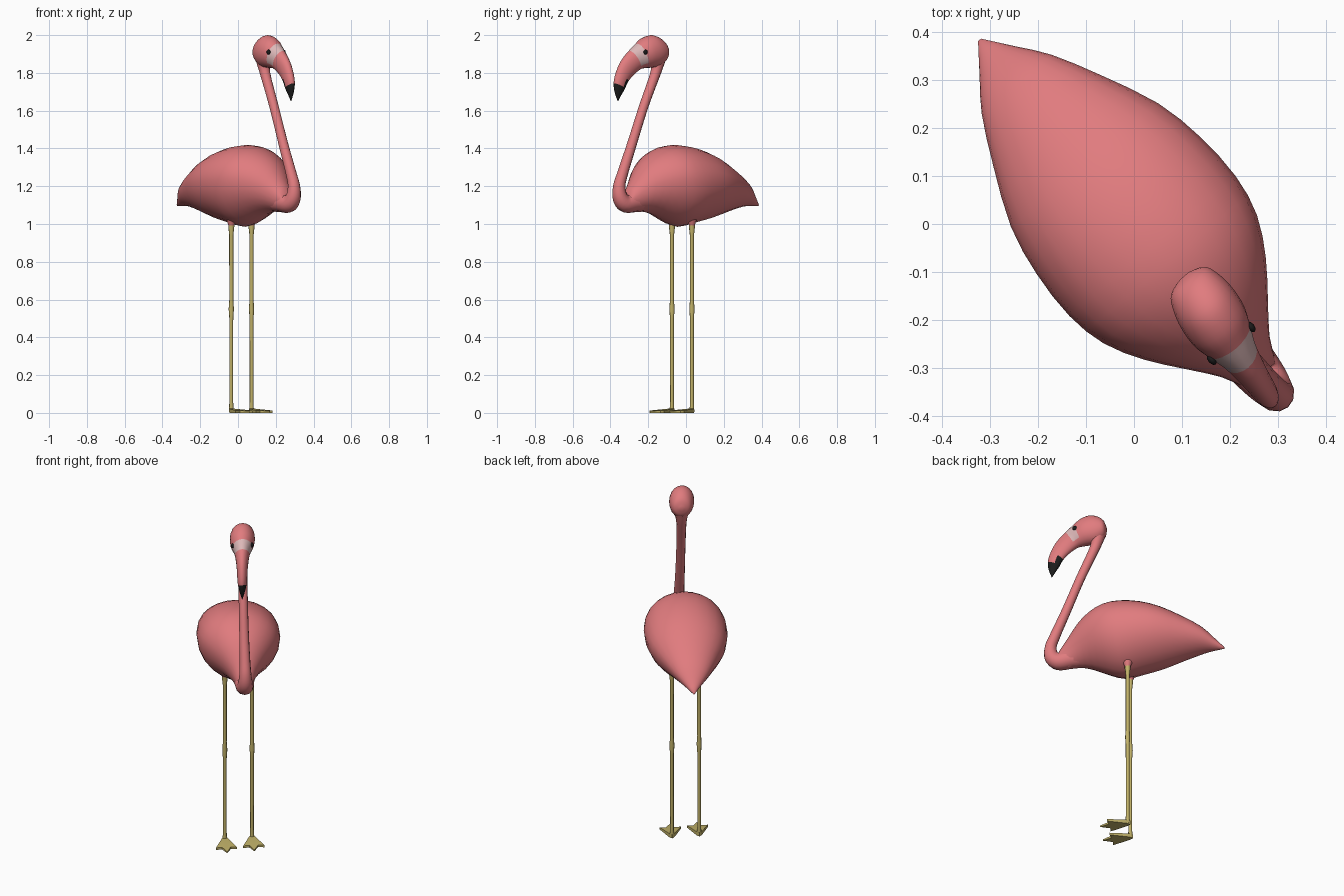
import bpy, bmesh, math
from mathutils import Vector, Matrix

if "Cube" in bpy.data.objects:
    bpy.data.objects.remove(bpy.data.objects["Cube"])

TURN = Matrix.Rotation(math.radians(40), 4, 'Z')   # the bird faces diagonally


def material(name, rgb):
    m = bpy.data.materials.new(name)
    m.diffuse_color = (*rgb, 1)
    m.use_nodes = True
    m.node_tree.nodes["Principled BSDF"].inputs["Base Color"].default_value = m.diffuse_color
    return m


PINK = material("flamingo pink", (0.75, 0.20, 0.21))
PALE = material("pale face", (0.72, 0.48, 0.48))
BLACK = material("black", (0.012, 0.012, 0.012))
YELLOW = material("leg yellow", (0.53, 0.44, 0.14))


def finish(name, bm, mats, angle=50):
    bmesh.ops.recalc_face_normals(bm, faces=bm.faces)
    bm.transform(TURN)
    me = bpy.data.meshes.new(name)
    bm.to_mesh(me)
    bm.free()
    for m in mats:
        me.materials.append(m)
    ob = bpy.data.objects.new(name, me)
    bpy.context.collection.objects.link(ob)
    bpy.ops.object.select_all(action='DESELECT')
    ob.select_set(True)
    bpy.context.view_layer.objects.active = ob
    bpy.ops.object.shade_smooth_by_angle(angle=math.radians(angle))
    return ob


def smooth_rows(rows, n):
    """Catmull-Rom resampling of tuples; returns (parameter, values)."""
    out = []
    for i in range(len(rows) - 1):
        p = [rows[max(i - 1, 0)], rows[i], rows[i + 1], rows[min(i + 2, len(rows) - 1)]]
        for k in range(n):
            t = k / n
            out.append((i + t, [0.5 * (2 * b + (c - a) * t + (2 * a - 5 * b + 4 * c - d) * t * t
                                       + (3 * b - a - 3 * c + d) * t ** 3) for a, b, c, d in zip(*p)]))
    out.append((len(rows) - 1, list(rows[-1])))
    return out


def loft(name, rings, mats, rule=None):
    """Skin a list of equal rings; rule(ring, segment) picks the material index."""
    bm = bmesh.new()
    vs = [[bm.verts.new(p) for p in r] for r in rings]
    n = len(rings[0])
    for i in range(len(vs) - 1):
        for j in range(n):
            k = (j + 1) % n
            f = bm.faces.new((vs[i][j], vs[i][k], vs[i + 1][k], vs[i + 1][j]))
            f.material_index = rule(i, j) if rule else 0
    bm.faces.new(vs[0])
    f = bm.faces.new(vs[-1])
    f.material_index = rule(len(vs) - 2, 0) if rule else 0
    return finish(name, bm, mats)


def tube(name, path, mats, sides=12, steps=1):
    """path rows: side, forward, height, radius."""
    rows = [r for _, r in smooth_rows(path, steps)]
    pts = [Vector((r[0], -r[1], r[2])) for r in rows]
    rings = []
    for i, p in enumerate(pts):
        d = (pts[min(i + 1, len(pts) - 1)] - pts[max(i - 1, 0)]).normalized()
        u = Vector((1, 0, 0))
        u = (u - d * u.dot(d)).normalized()
        w = d.cross(u)
        rings.append([p + rows[i][3] * (u * math.cos(a) + w * math.sin(a))
                      for a in (2 * math.pi * j / sides for j in range(sides))])
    return loft(name, rings, mats)


# Body: egg-shaped slices with a narrow keel; rows: forward, bottom, top, half width
body = [(-.50, 1.096, 1.106, .004), (-.44, 1.095, 1.17, .05), (-.38, 1.09, 1.23, .095),
        (-.28, 1.065, 1.295, .147), (-.16, 1.03, 1.36, .200), (-.05, 1.005, 1.40, .222),
        (.06, .985, 1.418, .226), (.15, 1.015, 1.41, .208), (.23, 1.05, 1.375, .165),
        (.30, 1.065, 1.32, .112), (.36, 1.062, 1.24, .066), (.41, 1.062, 1.165, .042)]
SEG = 24
rings = []
for _, (s, zb, zt, hw) in smooth_rows(body, 2):
    zm = zb + (zt - zb) * .57
    ring = []
    for j in range(SEG):
        a = 2 * math.pi * j / SEG
        c, h = math.cos(a), math.sin(a)
        if h >= 0:
            ring.append(Vector((hw * c, -s, zm + (zt - zm) * h)))
        else:
            ring.append(Vector((hw * math.copysign(abs(c) ** 1.2, c), -s, zm + (zm - zb) * h)))
    rings.append(ring)
loft("body", rings, [PINK])

# Neck: loops forward from the chest and leans back up to the head
neck = [(0, .30, 1.13, .065), (0, .36, 1.118, .056), (0, .42, 1.11, .049), (0, .455, 1.142, .041),
        (0, .461, 1.20, .033), (0, .437, 1.27, .029), (0, .375, 1.42, .026),
        (.002, .295, 1.62, .025), (.006, .215, 1.80, .028), (.007, .20, 1.87, .042)]
tube("neck", neck, [PINK], 12, 4)

# Head and beak; rows: top forward, top z, bottom forward, bottom z, half width
head = [(.150, 1.92, .150, 1.90, .012), (.166, 1.96, .158, 1.868, .045), (.20, 1.988, .18, 1.845, .060),
        (.245, 2.0, .215, 1.83, .068), (.295, 1.985, .255, 1.827, .067), (.335, 1.955, .285, 1.825, .056),
        (.372, 1.925, .312, 1.82, .043), (.412, 1.888, .345, 1.80, .035), (.445, 1.845, .375, 1.775, .030),
        (.470, 1.79, .40, 1.745, .027), (.480, 1.745, .415, 1.715, .023), (.475, 1.70, .435, 1.685, .014),
        (.458, 1.65, .456, 1.65, .001)]
HS = 20


def head_shift(s):                      # the head is turned very slightly
    return -.09 * (s - .27)


sampled = smooth_rows(head, 4)
rings = []
for _, (ts, tz, bs, bz, hw) in sampled:
    ring = []
    for j in range(HS):
        a = 2 * math.pi * j / HS
        k = .5 + .5 * math.sin(a)
        s = bs + (ts - bs) * k
        ring.append(Vector((hw * math.cos(a) + head_shift(s), -s, bz + (tz - bz) * k)))
    rings.append(ring)


def head_colour(i, j):
    u = (sampled[i][0] + sampled[i + 1][0]) / 2
    up = math.sin(2 * math.pi * (j + .5) / HS)
    if u > 10 or (u > 8.7 and up < -.3):
        return 2                        # black bill tip and lower bill
    if 5.0 < u < 6.3 and up > -.55:
        return 1                        # pale band from eye to eye
    return 0


loft("head_and_beak", rings, [PINK, PALE, BLACK], head_colour)

for side, word in ((1, "left"), (-1, "right")):
    # Eye: small flattened ball
    bm = bmesh.new()
    bmesh.ops.create_uvsphere(bm, u_segments=12, v_segments=8, radius=.013)
    bmesh.ops.scale(bm, verts=bm.verts, vec=(.6, 1, 1))
    bmesh.ops.translate(bm, verts=bm.verts, vec=(side * .053 + head_shift(.32), -.32, 1.91))
    finish(word + "_eye", bm, [BLACK])

    # Thigh blends the leg into the belly
    x, s = side * .075, .028 - side * .006
    tube(word + "_thigh", [(x * .9, s, 1.12, .075), (x * .95, s, 1.05, .042), (x, s, 1.01, .022),
                           (x, s, .985, .013)], [PINK], 12, 2)

    # Leg with a slight knee
    tube(word + "_leg", [(x, s, 1.02, .016), (x, s, .985, .016), (x, s, .94, .011), (x, s, .60, .0105),
                         (x, s, .55, .014), (x, s, .50, .0105), (x, s, .06, .010), (x, s, .006, .013)],
         [YELLOW], 8)

    # Webbed foot with three toes
    outline = [(0, -.016), (.014, .0), (.058, .105), (.024, .10), (0, .152),
               (-.024, .10), (-.058, .105), (-.014, .0)]
    bm = bmesh.new()
    low = [bm.verts.new((x + px, -(s + py), 0)) for px, py in outline]
    top = [bm.verts.new((x + px, -(s + py), .022 - .09 * max(py, 0))) for px, py in outline]
    hub_low, hub_top = bm.verts.new((x, -s - .03, 0)), bm.verts.new((x, -s - .03, .022))
    for i in range(8):
        k = (i + 1) % 8
        bm.faces.new((low[i], low[k], top[k], top[i]))
        bm.faces.new((hub_low, low[k], low[i]))
        bm.faces.new((hub_top, top[i], top[k]))
    finish(word + "_foot", bm, [YELLOW], 30)
